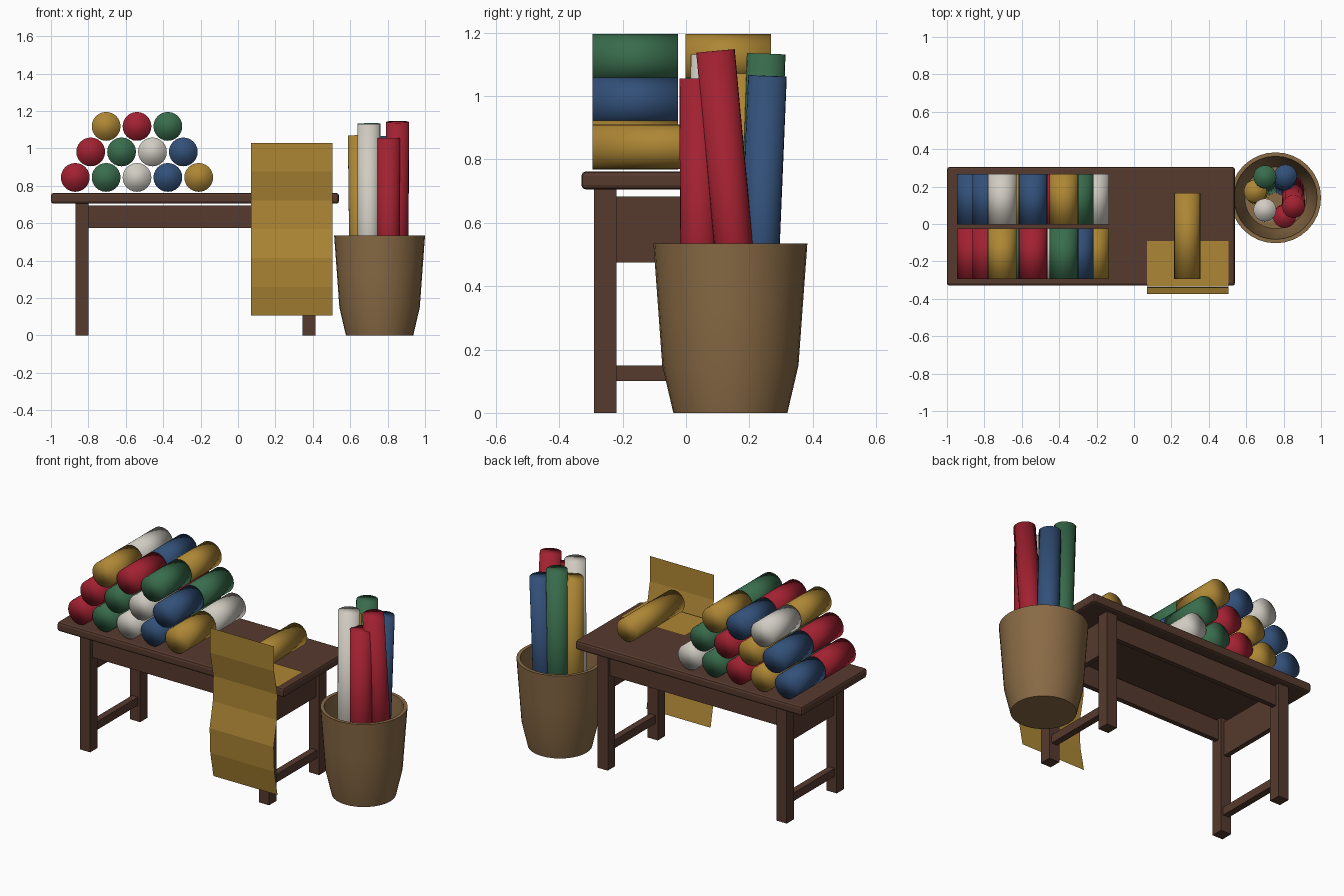
import bpy, bmesh, math
from mathutils import Vector

if "Cube" in bpy.data.objects:
    bpy.data.objects.remove(bpy.data.objects["Cube"])


def material(name, rgb):
    m = bpy.data.materials.new(name)
    m.use_nodes = True
    m.diffuse_color = (*rgb, 1)
    m.node_tree.nodes["Principled BSDF"].inputs["Base Color"].default_value = (*rgb, 1)
    return m


WOOD = material("dark_wood", (0.093, 0.042, 0.027))
CLAY = material("tan_clay", (0.25, 0.145, 0.06))
RED = material("crimson", (0.36, 0.015, 0.03))
GREEN = material("green", (0.04, 0.15, 0.072))
BLUE = material("blue", (0.032, 0.08, 0.19))
WHITE = material("off_white", (0.63, 0.6, 0.54))
GOLD = material("ochre", (0.42, 0.24, 0.035))


def finish(name, bm, mat, smooth=False):
    me = bpy.data.meshes.new(name)
    bmesh.ops.recalc_face_normals(bm, faces=bm.faces)
    bm.to_mesh(me)
    bm.free()
    me.materials.append(mat)
    for p in me.polygons:
        p.use_smooth = smooth
    ob = bpy.data.objects.new(name, me)
    bpy.context.collection.objects.link(ob)
    return ob


def box(name, lo, hi, bevel=0):
    lo, hi = Vector(lo), Vector(hi)
    bm = bmesh.new()
    bmesh.ops.create_cube(bm, size=1)
    bmesh.ops.scale(bm, vec=hi - lo, verts=bm.verts)
    bmesh.ops.translate(bm, vec=(lo + hi) / 2, verts=bm.verts)
    ob = finish(name, bm, WOOD)
    if bevel:
        mod = ob.modifiers.new("bevel", "BEVEL")
        mod.width, mod.segments = bevel, 2
    return ob


def roll(name, a, b, r, mat):
    # Cylinder from point a to point b, shaded softly over its ends
    a, b = Vector(a), Vector(b)
    bm = bmesh.new()
    bmesh.ops.create_cone(bm, cap_ends=True, segments=24, radius1=r, radius2=r,
                          depth=(b - a).length)
    ob = finish(name, bm, mat, smooth=True)
    ob.location = (a + b) / 2
    ob.rotation_euler = (b - a).to_track_quat("Z", "Y").to_euler()


# Table: top, legs, aprons and end stretchers
box("table_top", (-1, -0.33, 0.705), (0.54, 0.305, 0.762), 0.014)
MID_Y = -0.0125
for end, x in (("right", -0.835), ("left", 0.38)):
    for side, y in (("front", -0.255), ("back", 0.23)):
        box(f"{side}_{end}_leg", (x - 0.035, y - 0.036, 0), (x + 0.035, y + 0.036, 0.705))
    box(f"{end}_apron", (x - 0.015, MID_Y - 0.21, 0.475), (x + 0.015, MID_Y + 0.21, 0.683))
    box(f"{end}_stretcher", (x - 0.02, MID_Y - 0.21, 0.1), (x + 0.02, MID_Y + 0.21, 0.15))
for side, y in (("front", -0.255), ("back", 0.23)):
    box(f"{side}_apron", (-0.8, y - 0.015, 0.575), (0.345, y + 0.015, 0.695))

# Two ranks of stacked cloth rolls, listed row by row from the bottom
RANKS = {
    "front": (-0.16, ((RED, GREEN, WHITE, BLUE, GOLD), (RED, GREEN, WHITE, BLUE),
                      (GOLD, RED, GREEN))),
    "back": (0.133, ((BLUE, GOLD, RED, GREEN, WHITE), (BLUE, GOLD, RED, GREEN),
                     (WHITE, BLUE, GOLD))),
}
for rank, (y, rows) in RANKS.items():
    for row, mats in enumerate(rows):
        z = 0.845 + 0.1365 * row
        for i, mat in enumerate(mats):
            x = -0.87 + 0.165 * i + 0.0825 * row
            roll(f"{rank}_stack_roll_{row + 1}_{i + 1}",
                 (x, y + 0.135, z), (x, y - 0.135, z), 0.077, mat)

# Roll being unwound on the table
roll("open_roll", (0.285, 0.165, 0.84), (0.285, -0.295, 0.84), 0.07, GOLD)


def sheet(name, path):
    bm = bmesh.new()
    rows = [[bm.verts.new((x, y, z)) for x in (0.07, 0.505)] for y, z in path]
    for p, q in zip(rows, rows[1:]):
        bm.faces.new((p[0], p[1], q[1], q[0]))
    finish(name, bm, GOLD)


# Cloth lying flat, and the rippled length hanging at the table edge
sheet("flat_cloth", [(-0.09, 0.767), (-0.335, 0.767)])
sheet("hanging_cloth", [(-0.357 + 0.022 * math.sin(1.6 * i + 4), 1.03 - 0.154 * i)
                        for i in range(7)])

# Pot turned from a profile with an open hollow
PROFILE = [(0, 0), (0.18, 0), (0.215, 0.15), (0.228, 0.33), (0.243, 0.535),
           (0.222, 0.535), (0.205, 0.33), (0.19, 0.15), (0.165, 0.04), (0, 0.04)]
bm = bmesh.new()
pts = [bm.verts.new((r, 0, z)) for r, z in PROFILE]
edges = [bm.edges.new(pair) for pair in zip(pts, pts[1:])]
bmesh.ops.spin(bm, geom=pts + edges, cent=(0, 0, 0), axis=(0, 0, 1),
               angle=math.tau, steps=32)
bmesh.ops.remove_doubles(bm, verts=bm.verts, dist=0.0005)
pot = finish("pot", bm, CLAY)
pot.location = (0.757, 0.14, 0)
bpy.context.view_layer.objects.active = pot
pot.select_set(True)
bpy.ops.object.shade_smooth_by_angle(angle=math.radians(40))

# Upright rolls in the pot: foot, top, colour
UPRIGHT = (
    ((0.70, 0.07), (0.70, 0.075, 1.13), WHITE),
    ((0.805, 0.045), (0.805, 0.04, 1.055), RED),
    ((0.85, 0.195), (0.853, 0.093, 1.142), RED),
    ((0.80, 0.215), (0.81, 0.257, 1.063), BLUE),
    ((0.71, 0.215), (0.70, 0.253, 1.133), GREEN),
    ((0.66, 0.16), (0.648, 0.175, 1.07), GOLD),
)
for i, (foot, top, mat) in enumerate(UPRIGHT):
    roll(f"pot_roll_{i + 1}", (*foot, 0.05), top, 0.061, mat)
